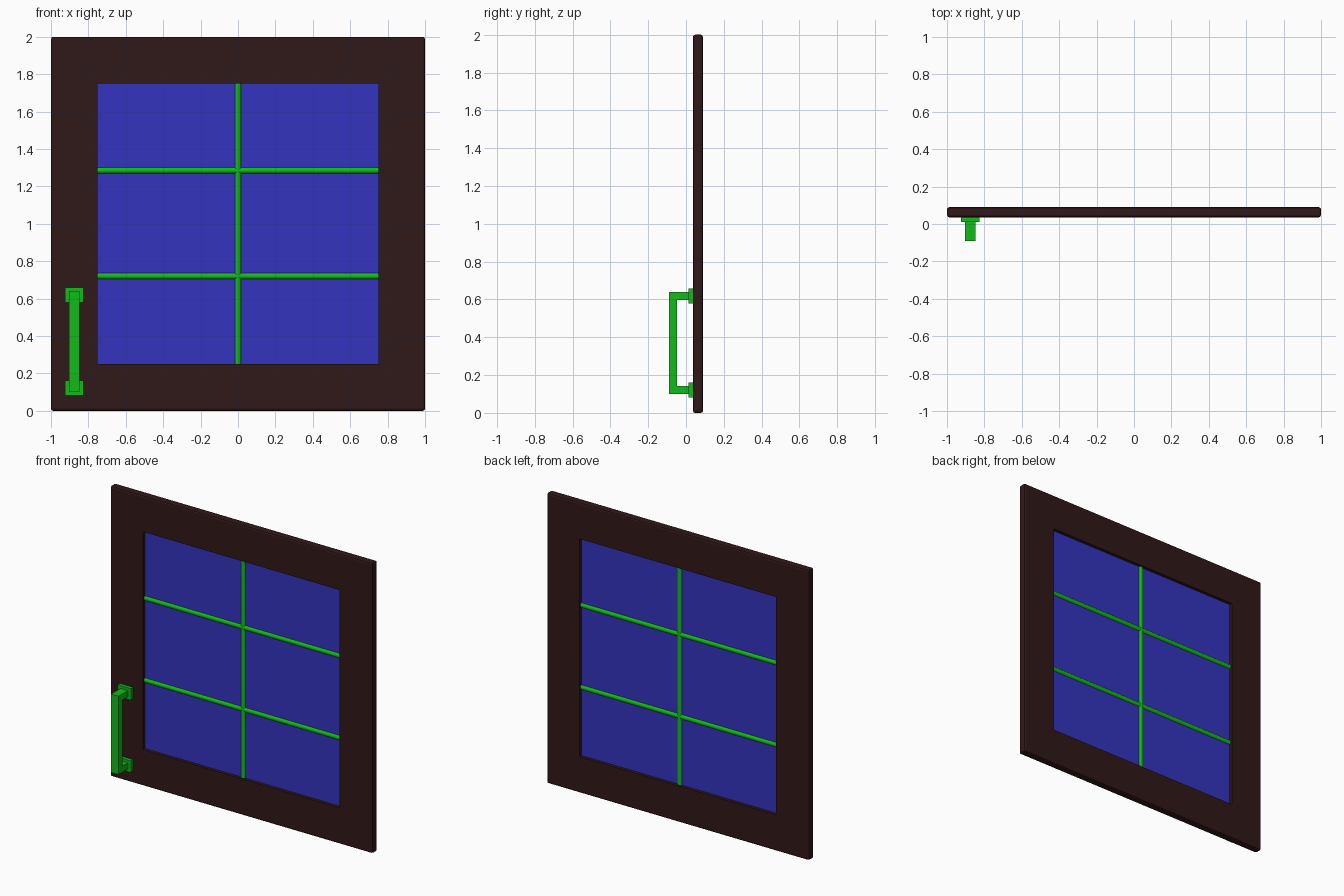
import bpy, bmesh, math
from mathutils import Vector

if "Cube" in bpy.data.objects:
    bpy.data.objects.remove(bpy.data.objects["Cube"])


def material(name, rgb):
    m = bpy.data.materials.new(name)
    m.diffuse_color = (*rgb, 1)
    m.use_nodes = True
    m.node_tree.nodes["Principled BSDF"].inputs["Base Color"].default_value = m.diffuse_color
    return m


WOOD = material("dark_wood", (0.03, 0.009, 0.009))
GLASS = material("blue_glass", (0.034, 0.034, 0.52))
GREEN = material("green_metal", (0.006, 0.5, 0.01))


def finish(name, bm, mat):
    bmesh.ops.recalc_face_normals(bm, faces=bm.faces)
    me = bpy.data.meshes.new(name)
    bm.to_mesh(me)
    bm.free()
    me.materials.append(mat)
    ob = bpy.data.objects.new(name, me)
    bpy.context.collection.objects.link(ob)
    return ob


def box(name, lo, hi, mat):
    bm = bmesh.new()
    bmesh.ops.create_cube(bm, size=1)
    lo, hi = Vector(lo), Vector(hi)
    for v in bm.verts:
        v.co = (lo + hi) / 2 + v.co * (hi - lo)
    return finish(name, bm, mat)


def rod(name, centre, length, rotation, mat, radius=0.017):
    bpy.ops.mesh.primitive_cylinder_add(vertices=16, radius=radius, depth=length,
                                        location=centre, rotation=rotation)
    ob = bpy.context.object
    ob.name = name
    ob.data.materials.append(mat)
    bpy.ops.object.shade_smooth_by_angle(angle=math.radians(40))
    return ob


# Window frame: square ring with softened outer edges
Y0, Y1 = 0.036, 0.09
bm = bmesh.new()
corners = [(-1, -1), (1, -1), (1, 1), (-1, 1)]
rings = [[bm.verts.new((x * r, y, 1 + z * r)) for x, z in corners]
         for r, y in ((1, Y0), (1, Y1), (0.75, Y1), (0.75, Y0))]
for a, b in zip(rings, rings[1:] + rings[:1]):
    for i in range(4):
        j = (i + 1) % 4
        bm.faces.new((a[i], a[j], b[j], b[i]))
outer = [e for e in bm.edges
         if all(max(abs(v.co.x), abs(v.co.z - 1)) > 0.9 for v in e.verts)]
bmesh.ops.bevel(bm, geom=outer, offset=0.012, segments=2, profile=0.5, affect='EDGES')
finish("window_frame", bm, WOOD)

# Glass pane
box("glass_pane", (-0.75, 0.058, 0.25), (0.75, 0.068, 1.75), GLASS)

# Glazing bars
rod("vertical_bar", (0, 0.063, 1), 1.5, (0, 0, 0), GREEN)
for label, z in (("lower", 0.72), ("upper", 1.285)):
    rod(label + "_horizontal_bar", (0, 0.063, z), 1.5, (0, math.pi / 2, 0), GREEN)

# Pull handle: U profile in the y-z plane, extruded along x
bm = bmesh.new()
profile = [(0.015, 0.10), (-0.09, 0.10), (-0.09, 0.64), (0.015, 0.64),
           (0.015, 0.597), (-0.047, 0.597), (-0.047, 0.143), (0.015, 0.143)]
face = bm.faces.new([bm.verts.new((-0.904, y, z)) for y, z in profile])
ext = bmesh.ops.extrude_face_region(bm, geom=[face])
bmesh.ops.translate(bm, vec=(0.057, 0, 0),
                    verts=[g for g in ext["geom"] if isinstance(g, bmesh.types.BMVert)])
finish("pull_handle", bm, GREEN)

# Mounting plates
for label, z in (("lower", 0.121), ("upper", 0.619)):
    box(label + "_handle_plate", (-0.925, 0.012, z - 0.04), (-0.825, 0.04, z + 0.04), GREEN)
